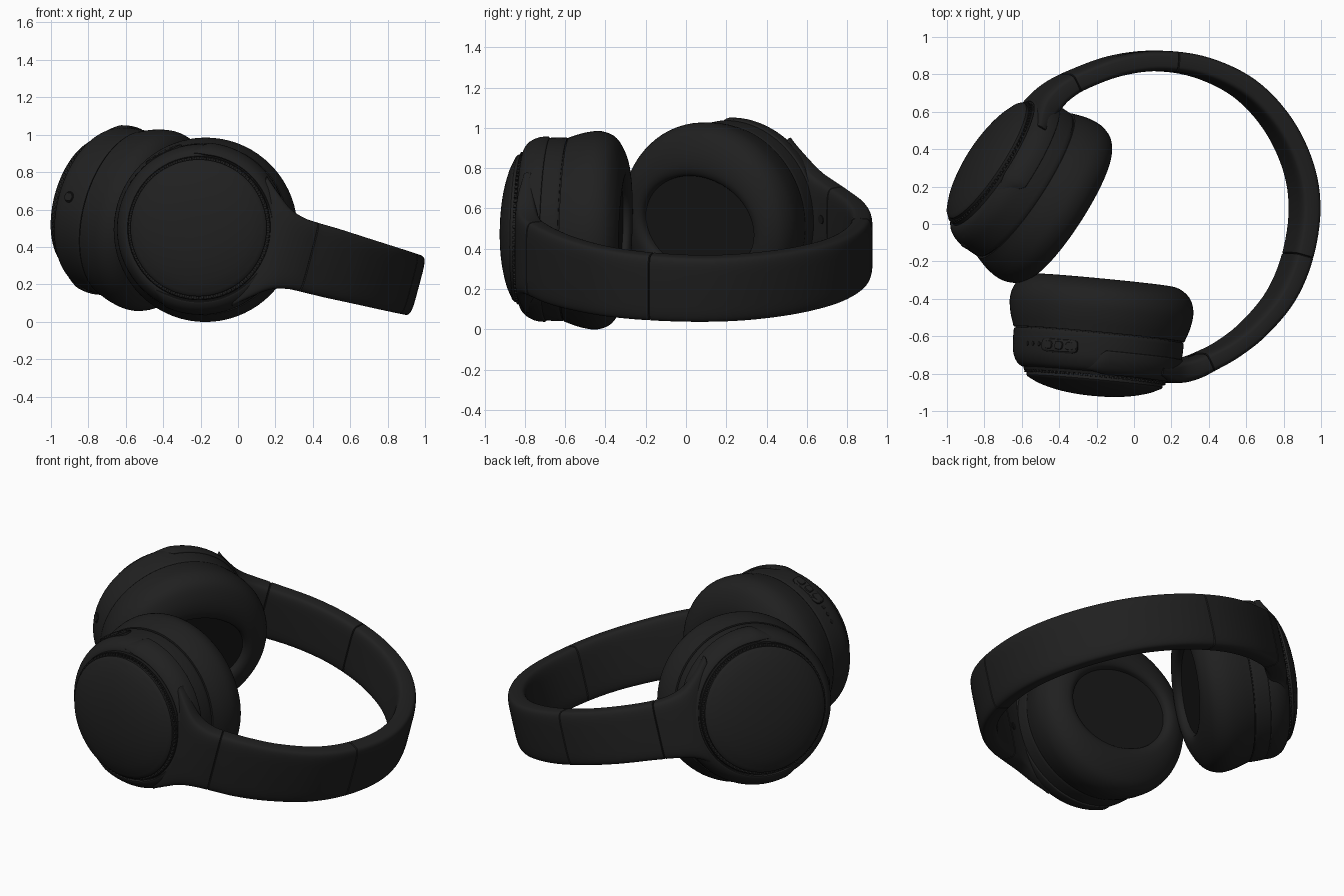
import bpy, bmesh
from math import sin, cos, pi, radians
from mathutils import Vector, Matrix

if "Cube" in bpy.data.objects:
    bpy.data.objects.remove(bpy.data.objects["Cube"])


def material(name, value):
    m = bpy.data.materials.new(name)
    m.use_nodes = True
    colour = (value, value, value, 1)
    m.diffuse_color = colour
    bsdf = m.node_tree.nodes["Principled BSDF"]
    bsdf.inputs["Base Color"].default_value = colour
    bsdf.inputs["Roughness"].default_value = 0.6
    return m


BLACK = material("matte black", 0.0145)
DARK = material("seam black", 0.009)

# The whole headset leans in one tilted plane
SLOPE = 0.268
W = Vector((SLOPE, 0, 1)).normalized()


def on_plane(x, y):
    return Vector((x, y, 0.447 - SLOPE * x))


def finish(name, bm, mat, angle=35):
    bmesh.ops.recalc_face_normals(bm, faces=bm.faces)
    mesh = bpy.data.meshes.new(name)
    bm.to_mesh(mesh)
    bm.free()
    mesh.materials.append(mat)
    ob = bpy.data.objects.new(name, mesh)
    bpy.context.collection.objects.link(ob)
    bpy.ops.object.select_all(action="DESELECT")
    ob.select_set(True)
    bpy.context.view_layer.objects.active = ob
    bpy.ops.object.shade_smooth_by_angle(angle=radians(angle))


def spline(points, steps):
    """Smooth curve through tuples of any length."""
    pts = [Vector(p) for p in points]
    pts = [pts[0] * 2 - pts[1]] + pts + [pts[-1] * 2 - pts[-2]]
    out = []
    for a, b, c, d in zip(pts, pts[1:], pts[2:], pts[3:]):
        for i in range(steps):
            t = i / steps
            out.append(0.5 * (2 * b + (c - a) * t + (2 * a - 5 * b + 4 * c - d) * t * t
                              + (3 * b - a - 3 * c + d) * t ** 3))
    return out + [pts[-2]]


def loft(bm, rings):
    loops = [[bm.verts.new(p) for p in ring] for ring in rings]
    n = len(loops[0])
    for a, b in zip(loops, loops[1:]):
        for i in range(n):
            j = (i + 1) % n
            bm.faces.new((a[i], a[j], b[j], b[i]))
    bm.faces.new(loops[0])
    bm.faces.new(loops[-1])


def lathe(name, frame, profile, mat=BLACK, sides=72):
    """Profile of (depth, radius, squash across the band width)."""
    bm = bmesh.new()
    loft(bm, [[frame @ Vector((r * cos(k * 2 * pi / sides), r * q * sin(k * 2 * pi / sides), a))
               for k in range(sides)] for a, r, q in profile])
    finish(name, bm, mat)


def superellipse(u, v, power, n=32):
    out = []
    for k in range(n):
        c, s = cos(2 * pi * k / n), sin(2 * pi * k / n)
        out.append((u * abs(c) ** (2 / power) * (1 if c > 0 else -1),
                    v * abs(s) ** (2 / power) * (1 if s > 0 else -1)))
    return out


def stud(name, frame, deg, depth, radius, u, v, height, mat, power=2):
    """Small raised plate on the side of a cup."""
    th = radians(deg)
    out = Vector((cos(th), sin(th), 0))
    tan = Vector((-sin(th), cos(th), 0))
    rings = []
    for h, k in ((-0.02, 1), (height * 0.6, 1), (height, 0.9)):
        rings.append([frame @ (out * (radius + h) + tan * p * k + Vector((0, 0, depth + q * k)))
                      for p, q in superellipse(u, v, power, 24)])
    bm = bmesh.new()
    loft(bm, rings)
    finish(name, bm, mat)


def cup_frame(x, y, nx, ny, arm, lift):
    """Axes: towards the arm, across the band, outwards."""
    n = Vector((nx, ny, 0))
    n = (n - W * n.dot(W)).normalized()
    t = W.cross(n) * arm
    o = on_plane(x, y) + Vector((0, 0, lift))
    return Matrix(((t.x, W.x, n.x, o.x), (t.y, W.y, n.y, o.y), (t.z, W.z, n.z, o.z), (0, 0, 0, 1)))


def build_cup(side, frame):
    # Ear cushion with an oval opening
    cushion = spline([(0.05, 0.32, 0.77), (0.015, 0.33, 0.78), (0.0, 0.365, 0.83),
                      (0.015, 0.42, 0.91), (0.06, 0.47, 0.98), (0.13, 0.492, 1),
                      (0.21, 0.484, 1), (0.29, 0.459, 1)], 4)
    lathe(side + "_ear_cushion", frame, cushion)
    lathe(side + "_ear_fabric", frame, [(0.045, 0.324, 0.77), (0.043, 0.324, 0.77)], DARK)
    lathe(side + "_shell_seam", frame, [(0.27, 0.448, 1), (0.31, 0.448, 1)], DARK)
    # Hard shell and domed outer disc
    shell = [(0.296, 0.44, 1), (0.297, 0.453, 1)] + [(v.x, v.y, 1) for v in spline(
        [(0.305, 0.456), (0.36, 0.455), (0.43, 0.447), (0.475, 0.426), (0.497, 0.4), (0.502, 0.37)], 4)]
    lathe(side + "_shell", frame, shell)
    lathe(side + "_disc_gap", frame, [(0.49, 0.388, 1), (0.517, 0.382, 1)], DARK)
    disc = [(0.5, 0.362, 1), (0.542, 0.366, 1)] + [(v.x, v.y, 1) for v in spline(
        [(0.55, 0.36), (0.58, 0.295), (0.605, 0.2), (0.618, 0.1), (0.622, 0.004)], 4)]
    lathe(side + "_outer_disc", frame, disc)
    # Ring of small grille teeth around the disc
    bm = bmesh.new()
    for k in range(90):
        m = frame @ Matrix.Rotation(2 * pi * k / 90, 4, "Z") @ Matrix.Translation((0.371, 0, 0.517))
        bmesh.ops.create_cube(bm, size=1, matrix=m @ Matrix.Diagonal((0.016, 0.013, 0.022, 1)))
    finish(side + "_grille_teeth", bm, BLACK)
    # Yoke hugging the arm side of the shell, tapering into the rim at both tips
    section = spline([(0.385, 0.44), (0.386, 0.456), (0.395, 0.461), (0.44, 0.456), (0.485, 0.433),
                      (0.508, 0.405), (0.508, 0.392), (0.48, 0.388)], 3)
    tip = Vector((0.488, 0.408))
    bm = bmesh.new()
    rings = []
    for k in range(77):
        deg = -114 + 3 * k
        th = radians(deg)
        full = 0.1 + 0.9 * min(1, (114 - abs(deg)) / 15)
        pts = [tip.lerp(p, full) for p in section]
        rings.append([frame @ Vector((p.y * cos(th), p.y * sin(th), p.x)) for p in pts])
    loft(bm, rings)
    finish(side + "_yoke", bm, BLACK)


right_frame = cup_frame(-0.16, -0.30, -0.10, -0.99, 1, -0.002)
left_frame = cup_frame(-0.345, 0.05, -0.85, 0.52, -1, -0.03)
build_cup("right", right_frame)
build_cup("left", left_frame)

# Buttons and ports on the shells
stud("button_recess", right_frame, 132, 0.38, 0.448, 0.108, 0.04, 0.005, DARK, 4)
stud("button_panel", right_frame, 132, 0.38, 0.448, 0.102, 0.035, 0.009, BLACK, 4)
for i, deg in enumerate((124, 132, 140)):
    stud("button_%d" % (i + 1), right_frame, deg, 0.38, 0.453, 0.024, 0.022, 0.012, BLACK, 3)
for i, deg in enumerate((149, 155, 161)):
    stud("port_%d" % (i + 1), right_frame, deg, 0.38, 0.45, 0.012, 0.012, 0.006, DARK)
stud("left_port_rim", left_frame, 179, 0.40, 0.448, 0.03, 0.03, 0.007, DARK)
stud("left_port", left_frame, 179, 0.40, 0.448, 0.024, 0.024, 0.011, BLACK)

# Headband centre line: x, y, half width, half thickness
band = spline([
    (0.06, -0.785, 0.36, 0.03), (0.14, -0.795, 0.29, 0.048), (0.22, -0.79, 0.225, 0.06),
    (0.30, -0.77, 0.196, 0.06), (0.38, -0.735, 0.19, 0.055), (0.50, -0.67, 0.187, 0.052),
    (0.64, -0.56, 0.18, 0.052), (0.785, -0.385, 0.173, 0.054), (0.875, -0.17, 0.168, 0.056),
    (0.912, 0.08, 0.165, 0.057), (0.877, 0.31, 0.165, 0.057), (0.765, 0.54, 0.164, 0.057),
    (0.59, 0.725, 0.162, 0.057), (0.36, 0.837, 0.162, 0.056), (0.12, 0.872, 0.162, 0.055),
    (-0.10, 0.845, 0.164, 0.055), (-0.30, 0.772, 0.168, 0.055), (-0.41, 0.71, 0.18, 0.06),
    (-0.48, 0.645, 0.21, 0.062), (-0.53, 0.585, 0.27, 0.05), (-0.58, 0.51, 0.36, 0.03)], 6)


def band_axes(i):
    a, b = band[max(i - 1, 0)], band[min(i + 1, len(band) - 1)]
    tangent = (on_plane(b[0], b[1]) - on_plane(a[0], a[1])).normalized()
    return tangent, tangent.cross(W)


def sweep(name, first, last):
    """Band section whose chamfered ends leave a fine groove at each seam."""
    rings = []
    for i in range(first, last + 1):
        tangent, side = band_axes(i)
        x, y, hw, ht = band[i]
        steps = ((0, 0),)
        if i == first:
            steps = ((0, 0.006), (0.004, 0))
        elif i == last:
            steps = ((-0.004, 0), (0, 0.006))
        for along, cut in steps:
            rings.append([on_plane(x, y) + tangent * along + side * p + W * q
                          for p, q in superellipse(ht - cut, hw - cut, 5, 40)])
    bm = bmesh.new()
    loft(bm, rings)
    finish(name, bm, BLACK, 40)


cuts = [0, 23, 48, 82, 98, len(band) - 1]
names = ["right_arm", "right_slider", "headband", "left_slider", "left_arm"]
for name, a, b in zip(names, cuts, cuts[1:]):
    sweep(name, a, b)

# Hinge screws on the inner faces of the arms
for name, i in (("right_hinge_screw", 20), ("left_hinge_screw", 101)):
    x, y, hw, ht = band[i]
    t, side = band_axes(i)
    bm = bmesh.new()
    loft(bm, [[on_plane(x, y) - side * d + t * p + W * q for p, q in superellipse(0.022, 0.022, 2, 20)]
              for d in (ht - 0.02, ht + 0.004)])
    finish(name, bm, DARK)
